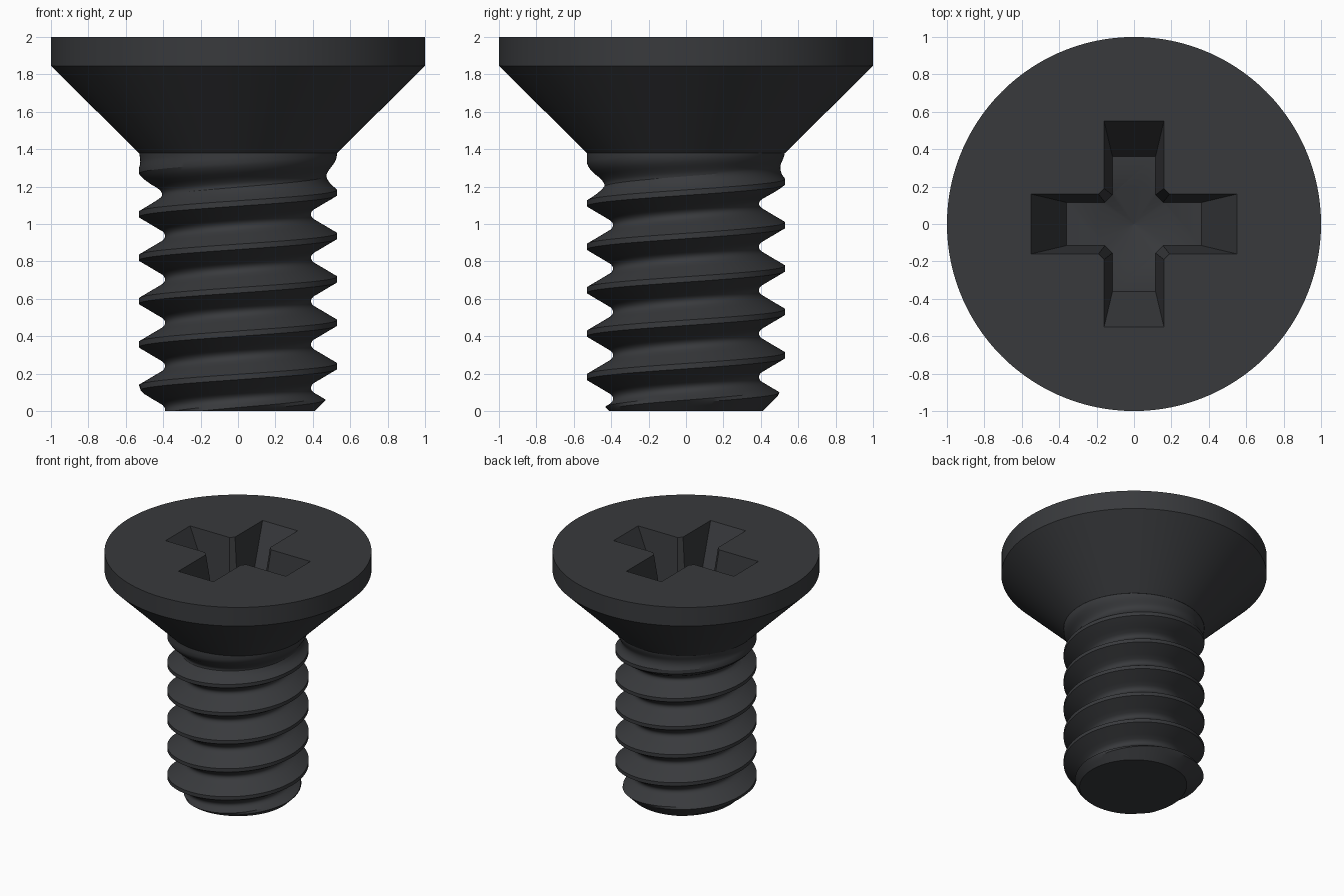
import bpy, bmesh, math

if "Cube" in bpy.data.objects:
    bpy.data.objects.remove(bpy.data.objects["Cube"])

SEG = 120           # segments around
PITCH = 0.232
CREST, ROOT = 0.53, 0.39
NECK = 1.38         # height where the head begins

mat = bpy.data.materials.new("dark_steel")
mat.diffuse_color = (0.04, 0.042, 0.046, 1)
mat.use_nodes = True
mat.node_tree.nodes["Principled BSDF"].inputs["Base Color"].default_value = mat.diffuse_color


def make_object(name, bm):
    bmesh.ops.recalc_face_normals(bm, faces=bm.faces)
    mesh = bpy.data.meshes.new(name)
    bm.to_mesh(mesh)
    bm.free()
    obj = bpy.data.objects.new(name, mesh)
    bpy.context.collection.objects.link(obj)
    mesh.materials.append(mat)
    return obj


def activate(obj):
    bpy.ops.object.select_all(action='DESELECT')
    obj.select_set(True)
    bpy.context.view_layer.objects.active = obj


def loft(name, rings):
    """Join closed rings of equal length and cap both ends."""
    bm = bmesh.new()
    loops = [[bm.verts.new(p) for p in ring] for ring in rings]
    n = len(loops[0])
    for a, b in zip(loops, loops[1:]):
        for i in range(n):
            j = (i + 1) % n
            bm.faces.new((a[i], a[j], b[j], b[i]))
    bm.faces.new(loops[0])
    bm.faces.new(loops[-1])
    return make_object(name, bm)


def circle(r, z, n=SEG):
    return [(r * math.cos(2 * math.pi * i / n), r * math.sin(2 * math.pi * i / n), z)
            for i in range(n)]


def cross(length, width, corner, z):
    """Cross outline with bevelled inner corners."""
    quarter = [(length, width), (corner, width), (width, corner), (width, length)]
    pts = []
    for q in range(4):
        c, s = round(math.cos(q * math.pi / 2)), round(math.sin(q * math.pi / 2))
        pts += [(x * c - y * s, x * s + y * c, z) for x, y in quarter]
    return pts


# Countersunk head
head = loft("head", [circle(CREST, NECK), circle(1, 1.845), circle(1, 2)])

# Cross recess: tapered cross, then a shallow conical centre
floor, top = 1.62, 2.0
ext = 0.1 / (top - floor)   # continue the taper above the top face
cutters = [
    loft("recess_cutter", [
        cross(0.36, 0.115, 0.155, floor),
        cross(0.55 + 0.19 * ext, 0.16 + 0.045 * ext, 0.19 + 0.035 * ext, top + 0.1)]),
    loft("recess_tip_cutter", [circle(0.002, floor - 0.08, 48), circle(0.2, floor, 48),
                               circle(0.2, floor + 0.004, 48)]),
]
for cutter in cutters:
    cutter.hide_render = True
    mod = head.modifiers.new("recess", 'BOOLEAN')
    mod.operation = 'DIFFERENCE'
    mod.solver = 'EXACT'
    mod.object = cutter
    activate(head)
    bpy.ops.object.modifier_apply(modifier=mod.name)
    bpy.data.objects.remove(cutter)

# Thread profile over one pitch: (height from crest centre, groove depth)
half = PITCH / 2
flank = [(0.0145 + 0.0725 * t / 4, 0.1235 * t / 4) for t in range(5)]
rise = flank + [(half - 0.018, 0.134), (half - 0.008, 0.139)]
profile = rise + [(half, CREST - ROOT)] + [(PITCH - z, d) for z, d in reversed(rise)]


def thread_radius(z, depth):
    t = min(max((z - 1.10) / 0.30, 0), 1)
    fade = 1 - t * t * (3 - 2 * t)              # groove runs out under the head
    return min(CREST - depth * fade, 0.41 + max(z, -0.03))   # end chamfer


# Threaded shank: helical grid whose last column meets the first one pitch higher
bm = bmesh.new()
rows = [(0.24 + n * PITCH + z, d) for n in range(-3, 7) for z, d in profile]
M = len(profile)
cols = []
for i in range(SEG):
    a = 2 * math.pi * i / SEG
    col = []
    for z0, d in rows:
        z = z0 + PITCH * i / SEG
        r = thread_radius(z, d)
        col.append(bm.verts.new((r * math.cos(a), r * math.sin(a), z)))
    cols.append(col)
for i in range(SEG):
    nxt, shift = (cols[i + 1], 0) if i < SEG - 1 else (cols[0], M)
    for k in range(len(rows) - 1 - shift):
        bm.faces.new((cols[i][k], nxt[k + shift], nxt[k + 1 + shift], cols[i][k + 1]))

# Trim flat at both ends and close the bottom
for z, n in ((NECK, 1), (0, -1)):
    geom = bm.verts[:] + bm.edges[:] + bm.faces[:]
    cut = bmesh.ops.bisect_plane(bm, geom=geom, plane_co=(0, 0, z),
                                 plane_no=(0, 0, n), clear_outer=True)
rim = [e for e in cut["geom_cut"] if isinstance(e, bmesh.types.BMEdge)]
bmesh.ops.edgeloop_fill(bm, edges=rim)
shank = make_object("threaded_shank", bm)

for obj in (head, shank):
    activate(obj)
    bpy.ops.object.shade_smooth_by_angle(angle=math.radians(28))
